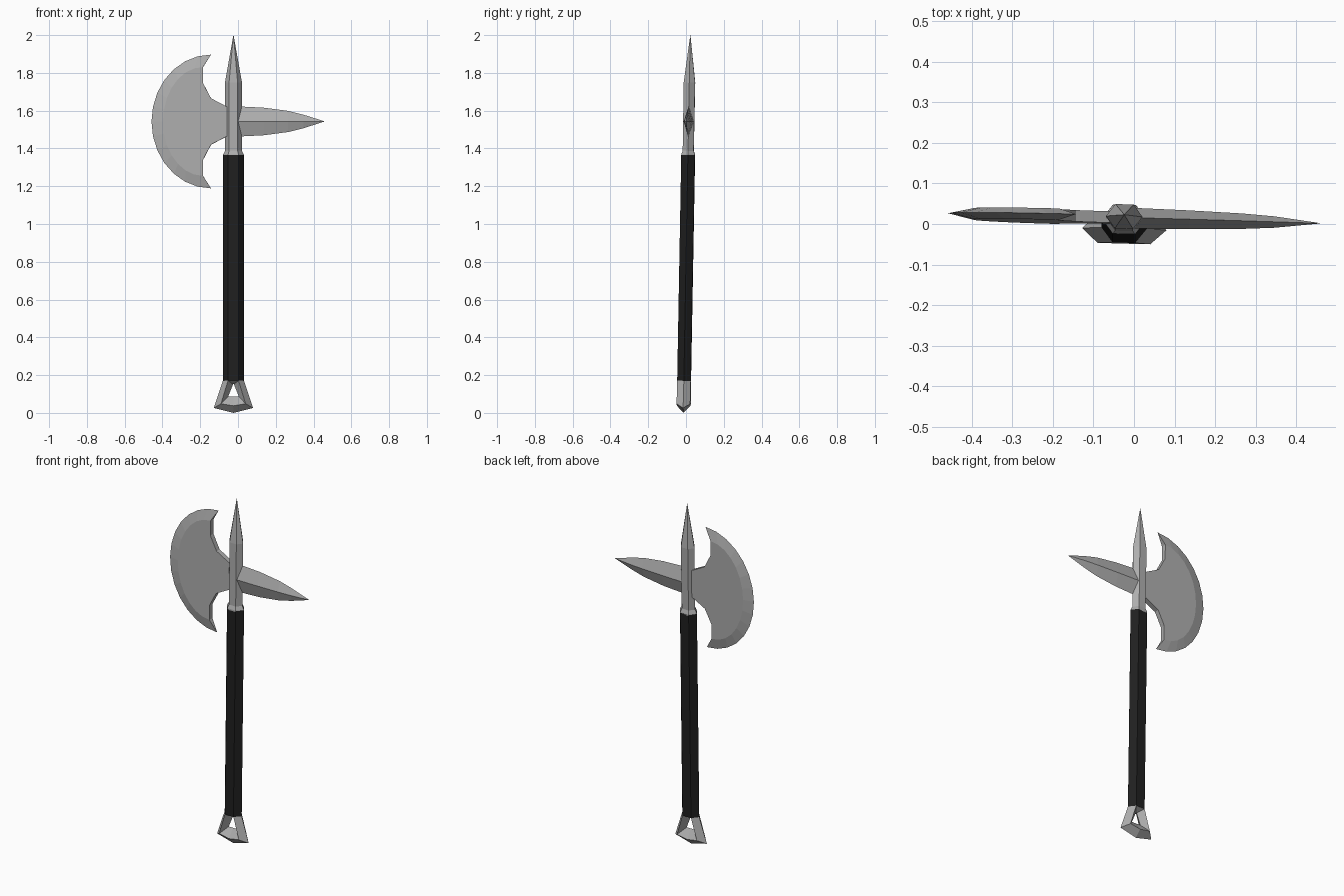
import bpy, bmesh, math
from mathutils import Matrix

if "Cube" in bpy.data.objects:
    bpy.data.objects.remove(bpy.data.objects["Cube"])

# The whole weapon leans slightly; parts are built around a straight axis first
LEAN = (Matrix.Translation((-0.024, -0.013, 0))
        @ Matrix.Rotation(-0.018, 4, 'X') @ Matrix.Rotation(-0.027, 4, 'Z'))


def material(name, value):
    m = bpy.data.materials.new(name)
    m.diffuse_color = (value, value, value, 1)
    m.use_nodes = True
    m.node_tree.nodes["Principled BSDF"].inputs["Base Color"].default_value = m.diffuse_color
    return m


STEEL = material("steel grey", 0.42)
GRIP = material("black grip", 0.014)


def finish(name, bm, mat):
    bmesh.ops.remove_doubles(bm, verts=bm.verts, dist=1e-5)
    bmesh.ops.recalc_face_normals(bm, faces=bm.faces)
    bm.transform(LEAN)
    me = bpy.data.meshes.new(name)
    bm.to_mesh(me)
    bm.free()
    me.materials.append(mat)
    ob = bpy.data.objects.new(name, me)
    bpy.context.collection.objects.link(ob)
    return ob


def loft(name, rings, mat, closed=False):
    """Skin equal-length rings of points; cap the ends unless the rings close."""
    bm = bmesh.new()
    vr = [[bm.verts.new(p) for p in r] for r in rings]
    n = len(vr[0])
    for i in range(len(vr) if closed else len(vr) - 1):
        a, b = vr[i], vr[(i + 1) % len(vr)]
        for j in range(n):
            k = (j + 1) % n
            bm.faces.new((a[j], a[k], b[k], b[j]))
    if not closed:
        bm.faces.new(vr[0])
        bm.faces.new(vr[-1])
    return finish(name, bm, mat)


def hexagon(rx, ry, z):
    s = ry / math.sin(math.pi / 3)
    return [(rx * math.cos(i * math.pi / 3), s * math.sin(i * math.pi / 3), z)
            for i in range(6)]


# Hexagonal grip
loft("handle", [hexagon(0.056, 0.036, 0.17), hexagon(0.056, 0.036, 1.365)], GRIP)

# Collar, shaft and pointed top spike
loft("top_spike", [hexagon(0.055, 0.036, 1.36), hexagon(0.055, 0.036, 1.368),
                   hexagon(0.044, 0.029, 1.388), hexagon(0.045, 0.03, 1.75),
                   hexagon(0.0005, 0.0005, 2.0)], STEEL)

# Diamond-section back spike
MID = 1.543
loft("side_spike", [[(x, 0, MID + h), (x, -d, MID), (x, 0, MID - h), (x, d, MID)]
                    for x, h, d in ((0.0, 0.081, 0.026), (0.16, 0.073, 0.023),
                                    (0.29, 0.056, 0.019), (0.37, 0.036, 0.014),
                                    (0.482, 0.0005, 0.0005))], STEEL)

# Pommel: faceted ring with a triangular hole
def pommel_ring(half, y):
    return ([(x, y, z) for x, z in half]
            + [(-x, y, z) for x, z in reversed(half) if x > 0])


outer = [(0, 0.0), (0.104, 0.026), (0.056, 0.17)]
ridge = [(0, 0.037), (0.065, 0.048), (0.028, 0.17)]
inner = [(0, 0.087), (0.028, 0.087), (0.002, 0.152)]
loft("pommel", [pommel_ring(outer, 0), pommel_ring(ridge, -0.036),
                pommel_ring(inner, 0), pommel_ring(ridge, 0.036)], STEEL, closed=True)

# Axe blade: flat plate with a bevelled crescent edge
N, T = 14, 0.014


def arc(cx, a, b, y):
    return [(cx - a * math.sin(t), y, MID + b * math.cos(t))
            for t in (math.pi * i / N for i in range(N + 1))]


neck = [(-0.161, -0.203), (-0.119, -0.123), (-0.034, -0.078), (0, -0.07)]
neck += [(x, -z) for x, z in reversed(neck)]
bm = bmesh.new()
edge = [bm.verts.new(p) for p in arc(-0.119, 0.315, 0.354, 0)]
sides = []
for y in (-T, T):
    rim = [bm.verts.new(p) for p in arc(-0.161, 0.212, 0.288, y)]
    back = [bm.verts.new((x, y, MID + z)) for x, z in neck]
    bm.faces.new(rim + back)
    for i in range(N):
        bm.faces.new((edge[i], edge[i + 1], rim[i + 1], rim[i]))
    sides.append([rim[-1]] + back + [rim[0]])
f, b = sides
for i in range(len(f) - 1):
    bm.faces.new((f[i], f[i + 1], b[i + 1], b[i]))
bm.faces.new((edge[0], f[-1], b[-1]))
bm.faces.new((edge[-1], f[0], b[0]))
finish("axe_blade", bm, STEEL)
